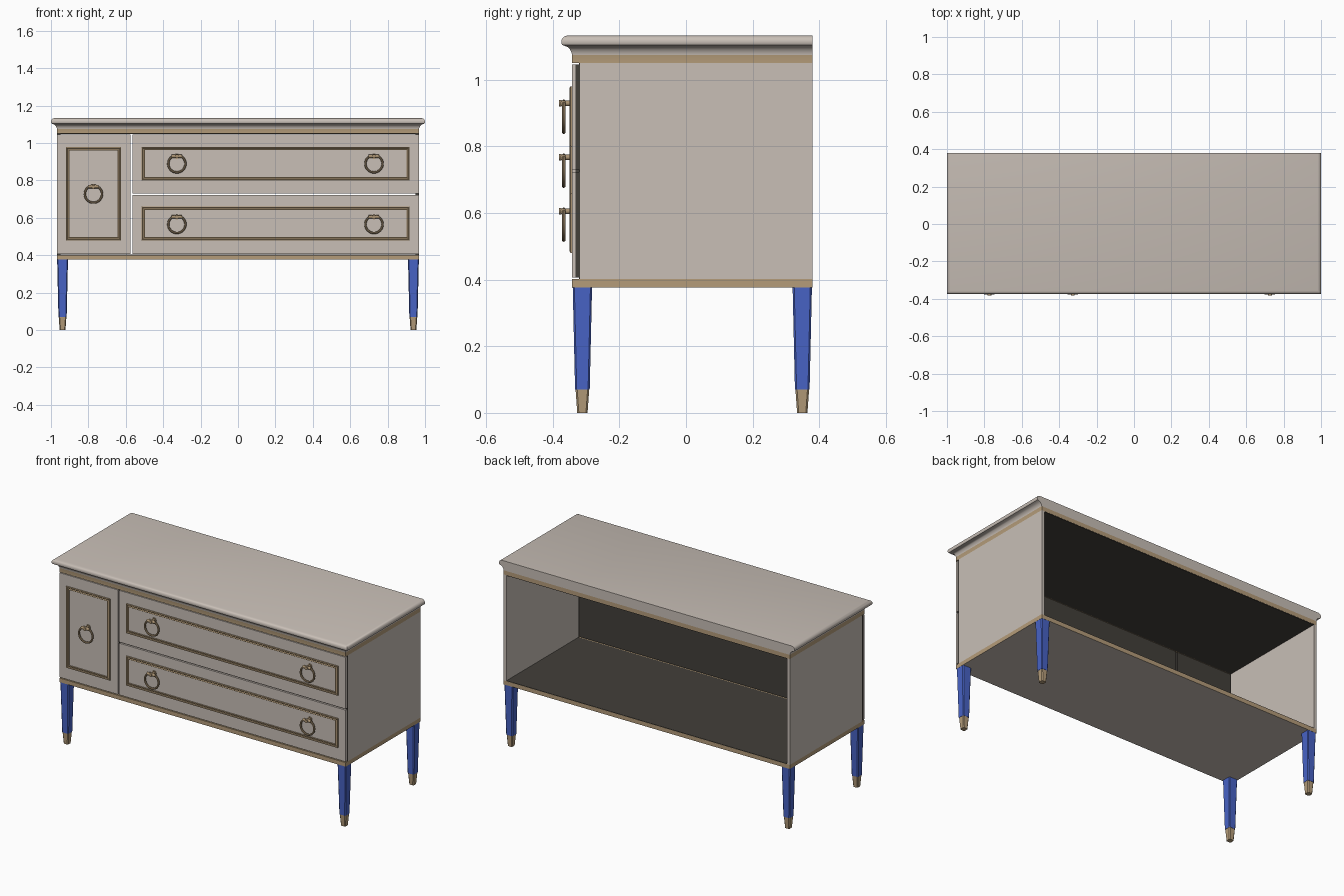
import bpy, bmesh, math
from mathutils import Matrix, Vector

if "Cube" in bpy.data.objects:
    bpy.data.objects.remove(bpy.data.objects["Cube"])


def mat(name, rgb):
    m = bpy.data.materials.new(name)
    m.diffuse_color = (*rgb, 1)
    m.use_nodes = True
    m.node_tree.nodes["Principled BSDF"].inputs["Base Color"].default_value = m.diffuse_color
    return m


TAUPE = mat("taupe_paint", (0.58, 0.52, 0.47))
TAN = mat("tan_wood", (0.46, 0.335, 0.195))
BRASS = mat("aged_brass", (0.40, 0.29, 0.17))
BLUE = mat("blue_paint", (0.065, 0.125, 0.56))
DARK = mat("dark_lining", (0.055, 0.05, 0.042))


def finish(name, bm, mats, smooth=False):
    bmesh.ops.recalc_face_normals(bm, faces=bm.faces)
    me = bpy.data.meshes.new(name)
    bm.to_mesh(me)
    bm.free()
    ob = bpy.data.objects.new(name, me)
    bpy.context.collection.objects.link(ob)
    for m in mats:
        me.materials.append(m)
    if smooth:
        bpy.ops.object.select_all(action='DESELECT')
        ob.select_set(True)
        bpy.context.view_layer.objects.active = ob
        bpy.ops.object.shade_smooth_by_angle(angle=math.radians(35))
    return ob


def add_box(bm, x0, x1, y0, y1, z0, z1):
    c = Vector(((x0 + x1) / 2, (y0 + y1) / 2, (z0 + z1) / 2))
    s = Matrix.Diagonal((x1 - x0, y1 - y0, z1 - z0, 1))
    return bmesh.ops.create_cube(bm, size=1, matrix=Matrix.Translation(c) @ s)["verts"]


def box(name, m, *dims):
    bm = bmesh.new()
    add_box(bm, *dims)
    return finish(name, bm, [m])


def loft(bm, rings):
    loops = [[bm.verts.new(p) for p in r] for r in rings]
    n = len(loops[0])
    for a, b in zip(loops, loops[1:]):
        for i in range(n):
            bm.faces.new((a[i], a[(i + 1) % n], b[(i + 1) % n], b[i]))
    bm.faces.new(loops[0])
    bm.faces.new(loops[-1])


HX, FRONT, BACK = 0.968, -0.342, 0.379
CARC = -0.318   # front of the side panels

# top with moulded edge on front and sides, flat at the back
profile = [(0, 1.05), (0, 1.075), (0.002, 1.083), (0.006, 1.091), (0.013, 1.098),
           (0.023, 1.102), (0.029, 1.104), (0.032, 1.109), (0.032, 1.118),
           (0.029, 1.125), (0.023, 1.130), (0.014, 1.133)]
bm = bmesh.new()
loft(bm, [[(-HX - o, FRONT - o, z), (HX + o, FRONT - o, z), (HX + o, BACK, z), (-HX - o, BACK, z)]
          for o, z in profile])
for f in bm.faces:
    f.material_index = 1 if max(v.co.z for v in f.verts) < 1.08 else 0
# back face of the solid is split into strips, so the tan band continues there
finish("top_with_moulding", bm, [TAUPE, TAN], True)

# base board: tan edge, taupe underside
bm = bmesh.new()
add_box(bm, -HX, HX, FRONT, BACK, 0.377, 0.402)
bm.normal_update()
for f in bm.faces:
    f.material_index = 1 if f.normal.z < -0.5 else 0
finish("base_board", bm, [TAN, TAUPE])

# side panels with dark front edge strips
for s, side in ((-1, "left"), (1, "right")):
    xs = sorted((s * 0.95, s * HX))
    box(side + "_side_panel", TAUPE, *xs, CARC, BACK, 0.402, 1.05)
    xs = sorted((s * 0.95, s * (HX - 0.001)))
    box(side + "_edge_strip", DARK, *xs, CARC - 0.003, CARC, 0.402, 1.05)

# dark lining on the floor and ceiling
box("floor_lining", DARK, -0.95, 0.95, CARC, BACK - 0.001, 0.402, 0.404)
box("ceiling_lining", DARK, -0.95, 0.95, CARC, BACK - 0.001, 1.047, 1.05)


def frame(name, x0, x1, z0, z1):
    # raised picture-frame moulding: stepped profile swept round a rectangle
    bm = bmesh.new()
    sec = [(0, FRONT + 0.001), (0, -0.347), (0.004, -0.349), (0.008, -0.345),
           (0.012, -0.345), (0.016, -0.347), (0.018, -0.346), (0.018, FRONT + 0.001)]
    loops = [[bm.verts.new(p) for p in ((x0 + o, y, z0 + o), (x1 - o, y, z0 + o),
                                        (x1 - o, y, z1 - o), (x0 + o, y, z1 - o))]
             for o, y in sec]
    for k in range(len(loops)):
        a, b = loops[k], loops[(k + 1) % len(loops)]
        for i in range(4):
            j = (i + 1) % 4
            bm.faces.new((a[i], a[j], b[j], b[i]))
    finish(name, bm, [BRASS])


def ring_pull(name, x, z):
    # hanging ring, crossbar and stem
    bm = bmesh.new()
    R, r, n, k = 0.046, 0.0058, 32, 8
    vs = [[bm.verts.new((x + (R + r * math.cos(b)) * math.cos(a), -0.367 + r * math.sin(b),
                         z + (R + r * math.cos(b)) * math.sin(a)))
           for b in (2 * math.pi * j / k for j in range(k))]
          for a in (2 * math.pi * i / n for i in range(n))]
    for i in range(n):
        for j in range(k):
            p, q = vs[i], vs[(i + 1) % n]
            bm.faces.new((p[j], q[j], q[(j + 1) % k], p[(j + 1) % k]))
    top = z + 0.040
    for rad, ya, yb in ((0.008, -0.374, FRONT), (0.010, -0.381, -0.373), (0.014, -0.346, FRONT)):
        bmesh.ops.create_cone(bm, cap_ends=True, segments=16, radius1=rad, radius2=rad,
                              depth=yb - ya,
                              matrix=Matrix.Translation((x, (ya + yb) / 2, top))
                              @ Matrix.Rotation(math.pi / 2, 4, 'X'))
    bmesh.ops.create_cone(bm, cap_ends=True, segments=16, radius1=0.009, radius2=0.009,
                          depth=0.056, matrix=Matrix.Translation((x, -0.369, top))
                          @ Matrix.Rotation(math.pi / 2, 4, 'Y'))
    finish(name, bm, [BRASS], True)


# door and drawers: taupe front, dark back, frame and ring pulls
fronts = [("door", -HX, -0.574, 0.407, 1.046, (-0.92, -0.625, 0.48, 0.978), [(-0.773, 0.727)]),
          ("upper_drawer", -0.565, HX, 0.730, 1.046, (-0.515, 0.918, 0.80, 0.98),
           [(-0.327, 0.889), (0.727, 0.889)]),
          ("lower_drawer", -0.565, HX, 0.407, 0.723, (-0.515, 0.918, 0.48, 0.66),
           [(-0.327, 0.565), (0.727, 0.565)])]
for name, x0, x1, z0, z1, fr, pulls in fronts:
    box(name + "_front", TAUPE, x0, x1, FRONT, -0.331, z0, z1)
    box(name + "_backing", DARK, x0 + 0.001, x1 - 0.001, -0.331, CARC - 0.003, z0, z1)
    frame(name + "_frame", *fr)
    for i, (px, pz) in enumerate(pulls):
        ring_pull(f"{name}_ring_pull_{i + 1}", px, pz)


def taper(name, m, cx, cy, levels):
    # square tapered post with small corner chamfers
    bm = bmesh.new()
    rings = []
    for h, z in levels:
        c = h - 0.005
        rings.append([(cx + a, cy + b, z) for a, b in
                      ((h, -c), (h, c), (c, h), (-c, h), (-h, c), (-h, -c), (-c, -h), (c, -h))])
    loft(bm, rings)
    finish(name, bm, [m])


# legs with tan feet
for sx, side in ((-1, "left"), (1, "right")):
    for cy, end in ((-0.311, "front"), (0.349, "back")):
        cx = sx * 0.938
        taper(f"{end}_{side}_leg", BLUE, cx, cy, [(0.022, 0.07), (0.029, 0.377)])
        taper(f"{end}_{side}_foot", TAN, cx, cy, [(0.0155, 0), (0.0205, 0.07)])
